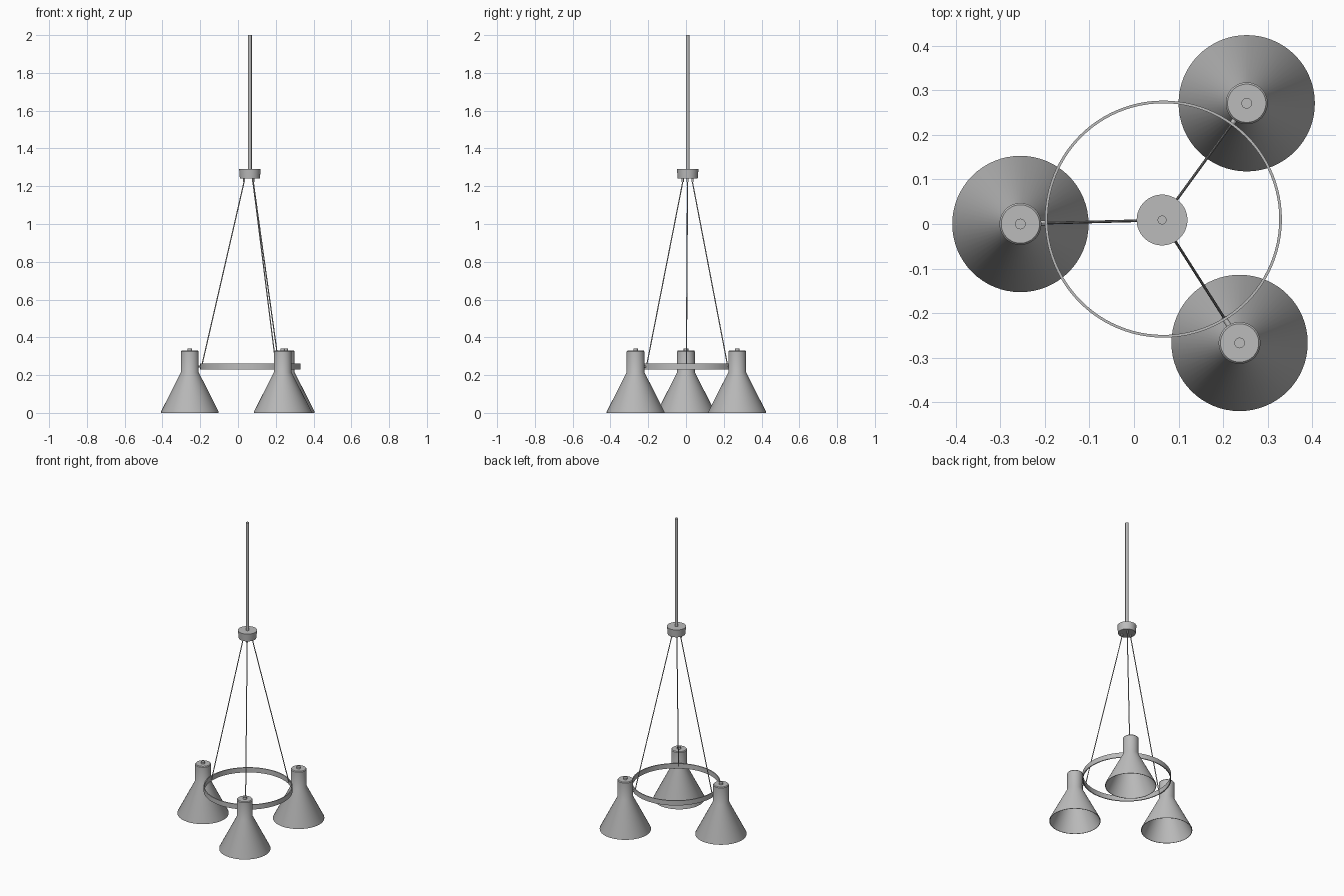
import bpy, bmesh, math
from mathutils import Vector

cube = bpy.data.objects.get("Cube")
if cube:
    bpy.data.objects.remove(cube)

grey = bpy.data.materials.new("satin grey")
grey.use_nodes = True
grey.diffuse_color = (0.5, 0.5, 0.5, 1)
grey.node_tree.nodes["Principled BSDF"].inputs["Base Color"].default_value = (0.5, 0.5, 0.5, 1)


def finish(name, bm, location=(0, 0, 0)):
    bmesh.ops.recalc_face_normals(bm, faces=bm.faces)
    mesh = bpy.data.meshes.new(name)
    bm.to_mesh(mesh)
    bm.free()
    mesh.materials.append(grey)
    ob = bpy.data.objects.new(name, mesh)
    ob.location = location
    bpy.context.collection.objects.link(ob)
    bpy.ops.object.select_all(action='DESELECT')
    ob.select_set(True)
    bpy.context.view_layer.objects.active = ob
    bpy.ops.object.shade_smooth_by_angle(angle=math.radians(30))
    return ob


def lathe(name, profile, location, sides=64, closed=False):
    """Spin (radius, height) points around z."""
    bm = bmesh.new()
    verts = [bm.verts.new((r, 0, z)) for r, z in profile]
    pairs = list(zip(verts, verts[1:]))
    if closed:
        pairs.append((verts[-1], verts[0]))
    edges = [bm.edges.new(p) for p in pairs]
    bmesh.ops.spin(bm, geom=verts + edges, axis=(0, 0, 1), cent=(0, 0, 0),
                   angle=math.tau, steps=sides)
    bmesh.ops.remove_doubles(bm, verts=bm.verts, dist=0.0001)
    return finish(name, bm, location)


def bar(name, start, end, radius, sides=12):
    """Cylinder between two points."""
    a, b = Vector(start), Vector(end)
    bm = bmesh.new()
    bmesh.ops.create_cone(bm, cap_ends=True, segments=sides, radius1=radius,
                          radius2=radius, depth=(b - a).length)
    bmesh.ops.rotate(bm, verts=bm.verts, matrix=(b - a).to_track_quat('Z', 'Y').to_matrix())
    return finish(name, bm, (a + b) / 2)


hub = Vector((0.063, 0.009, 0))
ring_centre = Vector((0.066, 0.011, 0))
ring_radius = 0.263

# Ceiling rod and canopy
bar("ceiling_rod", hub + Vector((0, 0, 1.28)), hub + Vector((0, 0, 2)), 0.01, 24)
lathe("canopy", [(0, 1.24), (0.053, 1.24), (0.057, 1.29), (0, 1.29)], hub)

# Flat hoop holding the shades
lathe("hoop", [(ring_radius - 0.003, 0.23), (ring_radius + 0.003, 0.23),
               (ring_radius + 0.003, 0.262), (ring_radius - 0.003, 0.262)],
      ring_centre, 96, closed=True)

# Open bell: outer wall, cap, then inner wall
shade_profile = [(0.15, 0.0), (0.153, 0.0), (0.153, 0.006), (0.047, 0.215),
                 (0.047, 0.325), (0.043, 0.33), (0, 0.33),
                 (0, 0.322), (0.043, 0.32), (0.043, 0.215), (0.15, 0.006)]
shade_spots = {"left_back": (0.253, 0.271), "left_front": (0.237, -0.267),
               "right": (-0.255, 0.0)}

for side, (x, y) in shade_spots.items():
    centre = Vector((x, y, 0))
    lathe(side + "_shade", shade_profile + shade_profile[:1], centre)
    bar(side + "_shade_finial", centre + Vector((0, 0, 0.325)),
        centre + Vector((0, 0, 0.342)), 0.012, 20)

    # Peg joining shade to hoop, and suspension wire with its ferrule
    out = (centre - ring_centre).normalized()
    grip = ring_centre + out * (ring_radius - 0.004) + Vector((0, 0, 0.245))
    bar(side + "_peg", grip, centre - out * 0.043 + Vector((0, 0, 0.245)), 0.006)
    top = hub + out * 0.031 + Vector((0, 0, 1.222))
    bar(side + "_ferrule", top, top + Vector((0, 0, 0.02)), 0.006)
    bar(side + "_wire", top, grip, 0.003, 8)
